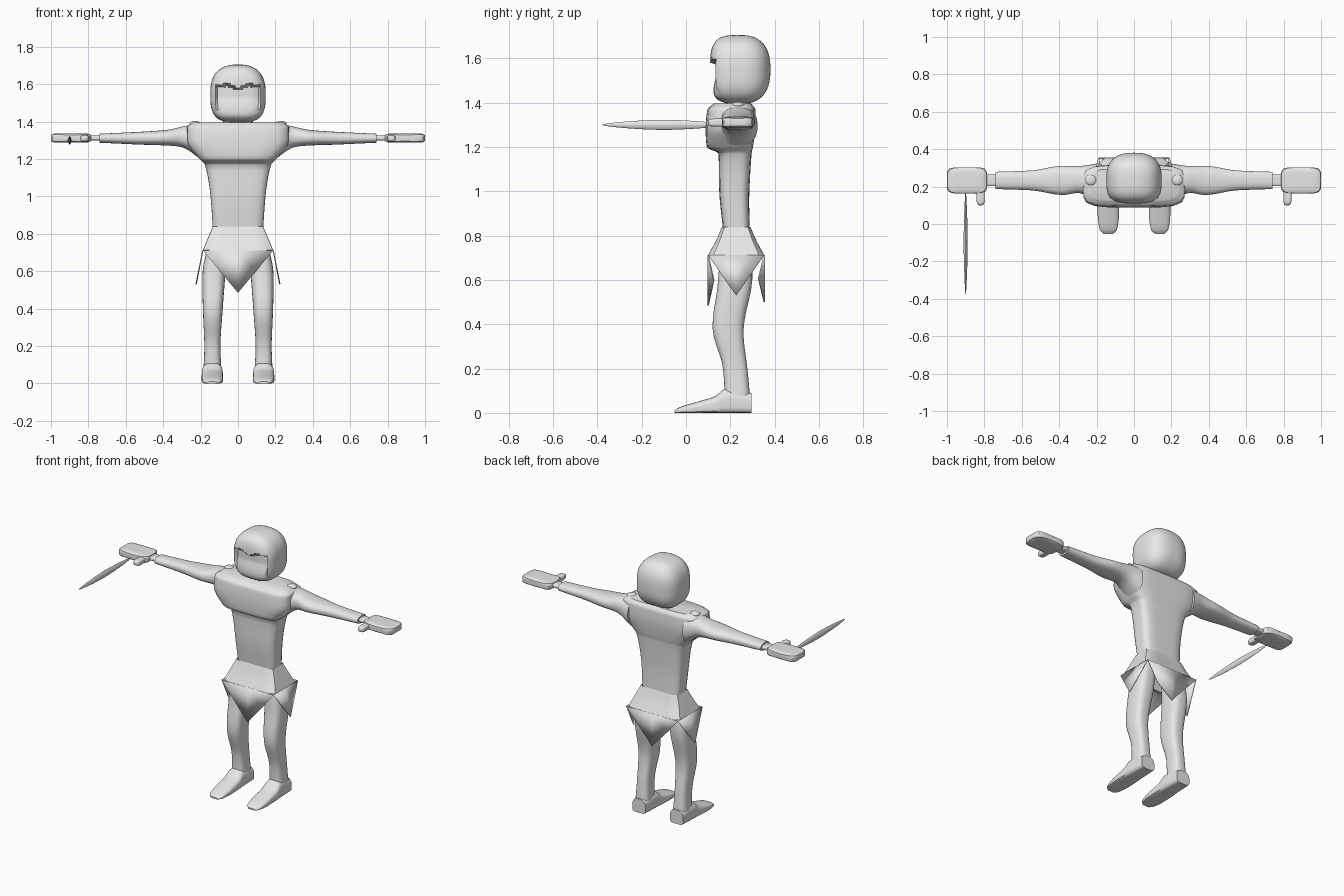
import bpy, bmesh, math
from mathutils import Vector

default_cube = bpy.data.objects.get("Cube")
if default_cube:
    bpy.data.objects.remove(default_cube, do_unlink=True)

grey = bpy.data.materials.new("plain grey")
grey.use_nodes = True
colour = (.8, .8, .8, 1)
grey.diffuse_color = colour
grey.node_tree.nodes["Principled BSDF"].inputs["Base Color"].default_value = colour


def finish(name, bm, mirror):
    """Turn the bmesh into a smooth shaded object, optionally paired left and right."""
    bmesh.ops.recalc_face_normals(bm, faces=bm.faces)
    for face in bm.faces:
        face.smooth = True
    mesh = bpy.data.meshes.new(name)
    bm.to_mesh(mesh)
    bm.free()
    mesh.set_sharp_from_angle(angle=math.radians(40))
    mesh.materials.append(grey)
    part = bpy.data.objects.new(name, mesh)
    bpy.context.collection.objects.link(part)
    if mirror:
        part.modifiers.new("mirror", 'MIRROR')
    return part


def slope(keys, index, column):
    start, end = keys[index], keys[index + 1]
    return (end[column] - start[column]) / (end[0] - start[0])


def tangent(keys, index, column):
    """Slope at a key that never lets the curve overshoot."""
    if index == 0:
        return slope(keys, index, column)
    before = slope(keys, index - 1, column)
    if index == len(keys) - 1:
        return before
    after = slope(keys, index, column)
    return 2 * before * after / (before + after) if before * after > 0 else 0


def sections(keys, steps=5):
    """Yield sections along a smooth curve through the key sections."""
    for index in range(len(keys) - 1):
        start, end = keys[index], keys[index + 1]
        span = end[0] - start[0]
        for step in range(steps):
            t = step / steps
            section = [start[0] + span * t]
            for column in range(1, len(start)):
                rise = end[column] - start[column]
                leave = tangent(keys, index, column) * span
                arrive = tangent(keys, index + 1, column) * span
                bend = 3 * rise - 2 * leave - arrive
                twist = leave + arrive - 2 * rise
                section.append(start[column] + t * (leave + t * (bend + t * twist)))
            yield section
    yield keys[-1]


def loft(name, axis, keys, square_low, square_high, mirror=False, capped=True, segments=32):
    """Skin rounded sections given as (position, centre, centre, radius, radius)."""
    bm = bmesh.new()
    rings = []
    for position, centre_a, centre_b, radius_a, radius_b in sections(keys):
        ring = []
        for index in range(segments):
            angle = math.tau * (index + .5) / segments
            c, s = math.cos(angle), math.sin(angle)
            power = square_low if s < 0 else square_high
            size = (abs(c) ** power + abs(s) ** power) ** (-1 / power)
            point = [centre_a + radius_a * size * c, centre_b + radius_b * size * s]
            point.insert("XYZ".index(axis), position)
            ring.append(bm.verts.new(point))
        rings.append(ring)
    for lower, upper in zip(rings, rings[1:]):
        for index in range(segments):
            bm.faces.new((lower[index - 1], lower[index], upper[index], upper[index - 1]))
    if capped:
        bm.faces.new(rings[0])
        bm.faces.new(rings[-1])
    return finish(name, bm, mirror)


def pebble(name, centre, radii, square, mirror=False):
    """Rounded block: a sphere pushed out towards its bounding box."""
    bm = bmesh.new()
    bmesh.ops.create_uvsphere(bm, u_segments=32, v_segments=16, radius=1)
    for vert in bm.verts:
        size = sum(abs(value) ** square for value in vert.co) ** (1 / square)
        vert.co = Vector(centre) + vert.co / size * Vector(radii)
    return finish(name, bm, mirror)


def flap(name, left, right, tip, bend=(0, 0, 0), mirror=False):
    """Pointed cloth flap, folded along its middle."""
    left, right, tip, bend = map(Vector, (left, right, tip, bend))
    bm = bmesh.new()
    corners = (left, (left + tip) / 2 + bend, tip, (right + tip) / 2 + bend, right,
               (left + right) / 2)
    a, b, c, d, e, middle = [bm.verts.new(corner) for corner in corners]
    bm.faces.new((a, b, c, middle))
    bm.faces.new((middle, c, d, e))
    part = finish(name, bm, mirror)
    cloth = part.modifiers.new("cloth thickness", 'SOLIDIFY')
    cloth.thickness = .006
    cloth.offset = 0


# Head: flat in front, round behind, squarer jaw, face sunk below a dipping brow
head = bmesh.new()
bmesh.ops.create_uvsphere(head, u_segments=72, v_segments=48, radius=1)
for vert in head.verts:
    x, y, z = map(abs, vert.co)
    outline = 3.2 if vert.co.z < 0 else 2.5
    depth = 3.5 if vert.co.y < 0 else 2.5
    girth = (x ** outline + z ** outline) ** (1 / outline)
    size = (girth ** depth + y ** depth) ** (1 / depth)
    vert.co = Vector((0, .245, 1.55)) + vert.co / size * Vector((.148, .136, .155))
    width = abs(vert.co.x)
    brow = 1.595 - max(0, .02 - width * .4)
    chin = 1.43
    if vert.co.y < .2 and width < .115 and chin < vert.co.z < brow:
        vert.co.y += .03 * min(1, (vert.co.z - chin) * 10)
finish("head", head, False)
pebble("neck", (0, .235, 1.4), (.08, .055, .05), 3)

# Torso: broad chest overhanging a narrow waist
torso = [(.82, .228, .134, .06), (1, .218, .147, .068), (1.17, .221, .177, .075),
         (1.2, .198, .205, .104), (1.3, .202, .272, .113), (1.37, .205, .272, .108),
         (1.396, .21, .24, .085)]
loft("torso", 'Z', [(z, 0, y, width, depth) for z, y, width, depth in torso], 5, 5)
pebble("shoulder_stud", (.23, .235, 1.39), (.03, .03, .014), 2, mirror=True)

# Flared hips with a pointed flap on each side
side, front, back, hip = .188, .1, .353, .712
middle = (front + back) / 2
loft("skirt_hips", 'Z', [(hip, 0, middle, side, middle - front), (.78, 0, middle, .16, .09),
                         (.84, 0, middle, .134, .064)], 12, 12, capped=False)
fold = Vector((0, .025, 0))
flap("front_flap", (-side, front, hip), (side, front, hip), (0, front, .485), fold)
flap("back_flap", (side, back, hip), (-side, back, hip), (0, back, .5), -fold)
flap("side_flap", (side, front, hip), (side, back, hip), (.224, middle, .53), mirror=True)

# Arms with narrow wrists and mitten hands
loft("arm", 'X', [(.2, .223, 1.295, .1, .095), (.3, .238, 1.318, .072, .055),
                  (.38, .233, 1.314, .078, .042), (.55, .233, 1.311, .053, .033),
                  (.74, .233, 1.311, .046, .024)], 2.4, 2.4, mirror=True)
pebble("wrist", (.77, .235, 1.312), (.06, .033, .013), 4, mirror=True)
pebble("hand", (.893, .233, 1.312), (.107, .07, .025), 6, mirror=True)
pebble("thumb", (.82, .15, 1.31), (.022, .05, .018), 4, mirror=True)

# Legs bent slightly at the knee, over long flat feet
leg = .137
loft("leg", 'Z', [(.03, leg, .235, .05, .058), (.2, leg, .222, .043, .055),
                  (.38, .135, .19, .052, .07), (.6, .128, .222, .061, .077),
                  (.8, .09, .228, .05, .058)], 3, 3, mirror=True)
foot = [(-.053, .025, .01), (-.03, .046, .025), (.05, .057, .05), (.13, .057, .075),
        (.18, .055, .11), (.295, .048, .09)]
loft("foot", 'Y', [(y, leg, height / 2, width, height / 2) for y, width, height in foot],
     6, 2.6, mirror=True)

# Dagger held in the right hand
pebble("dagger", (-.9, -.1, 1.3), (.011, .28, .023), 1.5)
